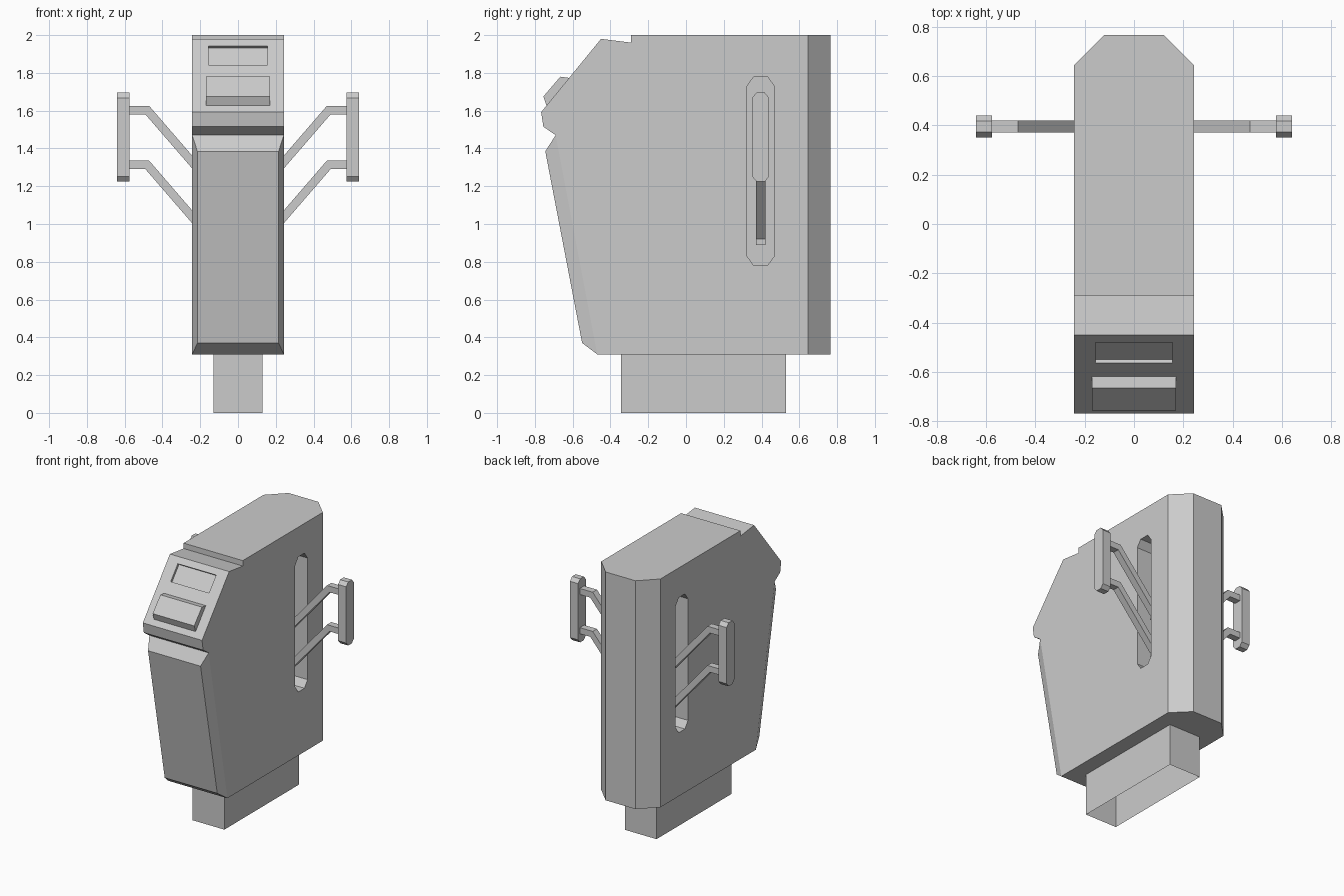
import bpy, bmesh
from mathutils import Vector

if "Cube" in bpy.data.objects:
    bpy.data.objects.remove(bpy.data.objects["Cube"])

W = 0.2425           # half width of the cabinet
SLOT_Y = 0.395       # centre of the side slots and handles


def finish(name, bm, mirror=False):
    bmesh.ops.recalc_face_normals(bm, faces=bm.faces)
    me = bpy.data.meshes.new(name)
    bm.to_mesh(me)
    bm.free()
    ob = bpy.data.objects.new(name, me)
    bpy.context.collection.objects.link(ob)
    if mirror:
        ob.modifiers.new("mirror_x", 'MIRROR')
    return ob


def prism(profile, axis, a, b):
    """Extrude a 2D profile: (y,z) along x, or (x,z) along y."""
    place = (lambda p, t: (t, p[0], p[1])) if axis == 'x' else (lambda p, t: (p[0], t, p[1]))
    bm = bmesh.new()
    ends = [[bm.verts.new(place(p, t)) for p in profile] for t in (a, b)]
    bm.faces.new(ends[0])
    bm.faces.new(ends[1])
    n = len(profile)
    for i in range(n):
        j = (i + 1) % n
        bm.faces.new((ends[0][i], ends[0][j], ends[1][j], ends[1][i]))
    bmesh.ops.recalc_face_normals(bm, faces=bm.faces)
    return bm


def capsule(y, z0, z1, hw, cy, cz):
    """Octagonal slot outline in (y,z)."""
    return [(y - hw + cy, z0), (y + hw - cy, z0), (y + hw, z0 + cz), (y + hw, z1 - cz),
            (y + hw - cy, z1), (y - hw + cy, z1), (y - hw, z1 - cz), (y - hw, z0 + cz)]


# Cabinet body
bm = prism([(0.765, 0.31), (0.765, 2.0), (-0.29, 2.0), (-0.29, 1.96), (-0.45, 1.98),
            (-0.767, 1.592), (-0.755, 1.515), (-0.69, 1.47), (-0.47, 0.31)], 'x', -W, W)
# Raised front panel with bevelled border
front = min((f for f in bm.faces if len(f.verts) == 4),
            key=lambda f: (f.calc_center_median() - Vector((0, -0.58, 0.89))).length)
raised = bmesh.ops.extrude_discrete_faces(bm, faces=[front])['faces'][0]
for v in raised.verts:
    y, z = (-0.745, 1.385) if v.co.z > 1 else (-0.55, 0.37)
    v.co = (0.215 if v.co.x > 0 else -0.215, y, z)
# Chamfered back corners
back = [e for e in bm.edges if all(v.co.y > 0.76 for v in e.verts)
        and abs(e.verts[0].co.z - e.verts[1].co.z) > 1]
bmesh.ops.bevel(bm, geom=back, offset=0.12, offset_type='OFFSET', segments=1, affect='EDGES')
body = finish("cabinet_body", bm)

# Recesses: side slots and display window
slot = finish("slot_cutter", prism(capsule(SLOT_Y, 0.78, 1.78, 0.072, 0.036, 0.05),
                                   'x', 0.12, 0.4), mirror=True)
window = finish("window_cutter", prism([(-0.48 - 0.04, 1.943 + 0.033), (-0.48 + 0.014, 1.943 - 0.0115),
                                        (-0.563 + 0.014, 1.842 - 0.0115), (-0.563 - 0.04, 1.842 + 0.033)],
                                       'x', -0.157, 0.157))
for cutter in (slot, window):
    cutter.hide_render = True
    m = body.modifiers.new(cutter.name, 'BOOLEAN')
    m.operation, m.solver, m.object = 'DIFFERENCE', 'EXACT', cutter
bpy.context.view_layer.objects.active = body
for m in list(body.modifiers):
    bpy.ops.object.modifier_apply(modifier=m.name)
for cutter in (slot, window):
    bpy.data.objects.remove(cutter)

# Keypad block on the sloped head
finish("keypad_block", prism([(-0.61, 1.772), (-0.665, 1.78), (-0.755, 1.675), (-0.738, 1.625)],
                             'x', -0.17, 0.17))

# Pedestal, open underneath
bm = prism([(-0.345, 0), (0.53, 0), (0.53, 0.31), (-0.345, 0.31)], 'x', -0.13, 0.13)
bmesh.ops.delete(bm, geom=[f for f in bm.faces if f.calc_center_median().z < 0.01], context='FACES')
finish("pedestal", bm)

# Cranked arms, two per side
for name, dz in (("lower_arm", 0.0), ("upper_arm", 0.29)):
    path = [(0.58, 1.29), (0.49, 1.29), (0.17, 0.92), (0.17, 0.89), (0.12, 0.89),
            (0.12, 0.93), (0.47, 1.335), (0.58, 1.335)]
    finish(name, prism([(x, z + dz) for x, z in path], 'y', SLOT_Y - 0.025, SLOT_Y + 0.025), mirror=True)

# Grip bars
finish("grip_bar", prism(capsule(SLOT_Y, 1.225, 1.695, 0.045, 0.023, 0.027), 'x', 0.575, 0.641), mirror=True)
